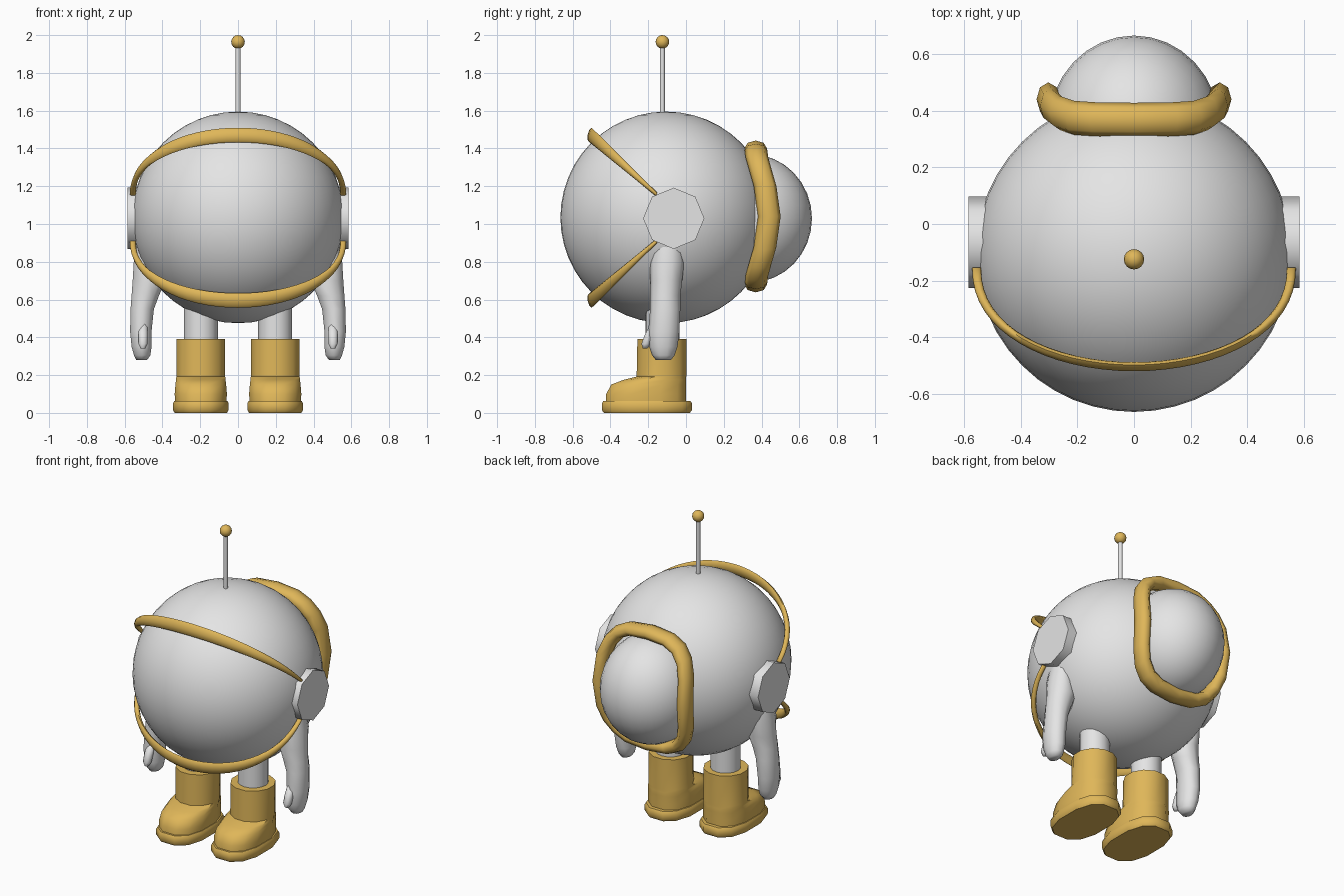
import bpy, bmesh, math
from mathutils import Vector, Matrix

if "Cube" in bpy.data.objects:
    bpy.data.objects.remove(bpy.data.objects["Cube"])


def material(name, rgb):
    m = bpy.data.materials.new(name)
    m.diffuse_color = (*rgb, 1)
    m.use_nodes = True
    m.node_tree.nodes["Principled BSDF"].inputs["Base Color"].default_value = m.diffuse_color
    return m


GREY = material("light grey", (0.78, 0.78, 0.78))
GOLD = material("gold", (0.74, 0.47, 0.10))
TAU = 2 * math.pi
BODY = Vector((0, -0.105, 1.035))
R = 0.56


def finish(name, bm, mat, angle=50):
    bmesh.ops.recalc_face_normals(bm, faces=bm.faces)
    me = bpy.data.meshes.new(name)
    bm.to_mesh(me)
    bm.free()
    me.materials.append(mat)
    me.shade_smooth()
    me.set_sharp_from_angle(angle=math.radians(angle))
    ob = bpy.data.objects.new(name, me)
    bpy.context.collection.objects.link(ob)
    return ob


def loft(name, rings, mat, closed=False, angle=50):
    """Skin a list of point rings; cap the ends unless the path is closed."""
    bm = bmesh.new()
    vs = [[bm.verts.new(p) for p in ring] for ring in rings]
    n = len(vs[0])
    for i in range(len(vs) if closed else len(vs) - 1):
        a, b = vs[i], vs[(i + 1) % len(vs)]
        for j in range(n):
            k = (j + 1) % n
            bm.faces.new((a[j], a[k], b[k], b[j]))
    if not closed:
        bm.faces.new(vs[0])
        bm.faces.new(vs[-1])
    return finish(name, bm, mat, angle)


def ellipsoid(name, loc, size, mat, seg=48):
    bm = bmesh.new()
    bmesh.ops.create_uvsphere(bm, u_segments=seg, v_segments=seg // 2, radius=1,
                              matrix=Matrix.LocRotScale(loc, None, Vector(size)))
    return finish(name, bm, mat, 60)


def cylinder(name, loc, r, depth, mat, seg, rot=Matrix()):
    bm = bmesh.new()
    bmesh.ops.create_cone(bm, cap_ends=True, segments=seg, radius1=r, radius2=r,
                          depth=depth, matrix=Matrix.Translation(loc) @ rot)
    return finish(name, bm, mat)


def flat_ring(cx, cy, z, rx, ry, n=12, power=1.0):
    """Horizontal ellipse; power below 1 makes it boxier."""
    pts = []
    for j in range(n):
        t = TAU * (j + 0.5) / n
        c, s = math.cos(t), math.sin(t)
        pts.append((cx + rx * math.copysign(abs(c) ** power, c),
                    cy + ry * math.copysign(abs(s) ** power, s), z))
    return pts


# round body and back dome
ellipsoid("body", BODY, (R, R, R), GREY)
ellipsoid("back_dome", Vector((0, 0.34, 1.03)), (0.305, 0.327, 0.34), GREY, 32)

# padded frame around the dome, following the body's curve
rings = []
for i in range(20):
    t = TAU * i / 20
    c, s = math.cos(t), math.sin(t)
    x = 0.303 * math.copysign(abs(c) ** 0.68, c)
    z = 0.36 * math.copysign(abs(s) ** 0.68, s)
    y = BODY.y + math.sqrt(R * R - x * x - z * z) + 0.045 + 0.1 * abs(x)
    out = Vector((x / 0.303 ** 2, 0, z / 0.36 ** 2)).normalized()
    rings.append([Vector((x, y, 1.04 + z)) + out * 0.042 * math.cos(TAU * j / 8)
                  + Vector((0, 0.06 * math.sin(TAU * j / 8), 0)) for j in range(8)])
loft("back_frame", rings, GOLD, closed=True, angle=70)

# upper and lower visor bands, tapering towards the ears
for name, d in (("upper_band", 1), ("lower_band", -1)):
    rings = []
    for i in range(33):
        t = math.pi * i / 32
        f = max(math.sin(t), 0) ** 0.9
        p = Vector((0.557 * math.cos(t), -0.155 - 0.35 * f, 1.033 + d * (0.123 + 0.315 * f)))
        out = Vector((math.cos(t), -math.sin(t), 0))
        up = Vector((0, 0.15, d)).normalized()
        h = 0.011 + 0.028 * f
        rings.append([p + out * 0.016 * math.cos(TAU * j / 8)
                      + up * h * math.sin(TAU * j / 8) for j in range(8)])
    loft(name, rings, GOLD, angle=70)

# antenna
cylinder("antenna_rod", Vector((0, -0.125, 1.76)), 0.013, 0.38, GREY, 12)
ellipsoid("antenna_ball", Vector((0, -0.125, 1.964)), (0.036,) * 3, GOLD, 16)

for side, s in (("right", 1), ("left", -1)):
    # octagonal ear disc
    cylinder(side + "_ear", Vector((s * 0.535, -0.065, 1.03)), 0.162, 0.10, GREY, 8,
             Matrix.Rotation(math.pi / 2, 4, 'Y'))

    # arm: z, inner x, outer x, back y, front y
    arm = [(0.92, 0.44, 0.53, -0.02, -0.17), (0.80, 0.42, 0.555, -0.01, -0.19),
           (0.70, 0.38, 0.562, -0.02, -0.19), (0.62, 0.415, 0.567, -0.03, -0.19),
           (0.55, 0.442, 0.572, -0.03, -0.19), (0.43, 0.455, 0.574, -0.035, -0.20),
           (0.35, 0.455, 0.566, -0.045, -0.195), (0.305, 0.462, 0.553, -0.06, -0.18),
           (0.28, 0.48, 0.54, -0.08, -0.16)]
    loft(side + "_arm", [flat_ring(s * (a + b) / 2, (c + d) / 2, z, (b - a) / 2, (c - d) / 2, 10)
                         for z, a, b, c, d in arm], GREY, angle=70)
    # thumb
    thumb = [(0.47, -0.165, 0.025), (0.41, -0.195, 0.027), (0.365, -0.212, 0.026), (0.342, -0.216, 0.014)]
    loft(side + "_thumb", [flat_ring(s * 0.503, y, z, r, r, 8) for z, y, r in thumb], GREY, angle=70)

    # leg
    x = s * 0.197
    cylinder(side + "_leg", Vector((x, -0.125, 0.45)), 0.09, 0.34, GREY, 16)

    # boot: z, front y, back y, half width
    boot = [(0.05, -0.425, 0.0, 0.135), (0.10, -0.422, 0.0, 0.138), (0.15, -0.395, 0.0, 0.134),
            (0.175, -0.33, 0.0, 0.131), (0.192, -0.262, 0.002, 0.13), (0.39, -0.258, 0.002, 0.13)]
    loft(side + "_boot", [flat_ring(x, (f + b) / 2, z, w * 1.03, (b - f) / 2 * 1.03, 12,
                                    0.8 if z < 0.18 else 1.0)
                          for z, f, b, w in boot], GOLD, angle=50)
    # sole
    sole = [(0.0, 0.138, 0.227), (0.015, 0.147, 0.238), (0.05, 0.147, 0.238), (0.064, 0.14, 0.23)]
    loft(side + "_sole", [flat_ring(x, -0.207, z, rx * 1.03, ry * 1.03, 12, 0.8)
                          for z, rx, ry in sole], GOLD, angle=40)
